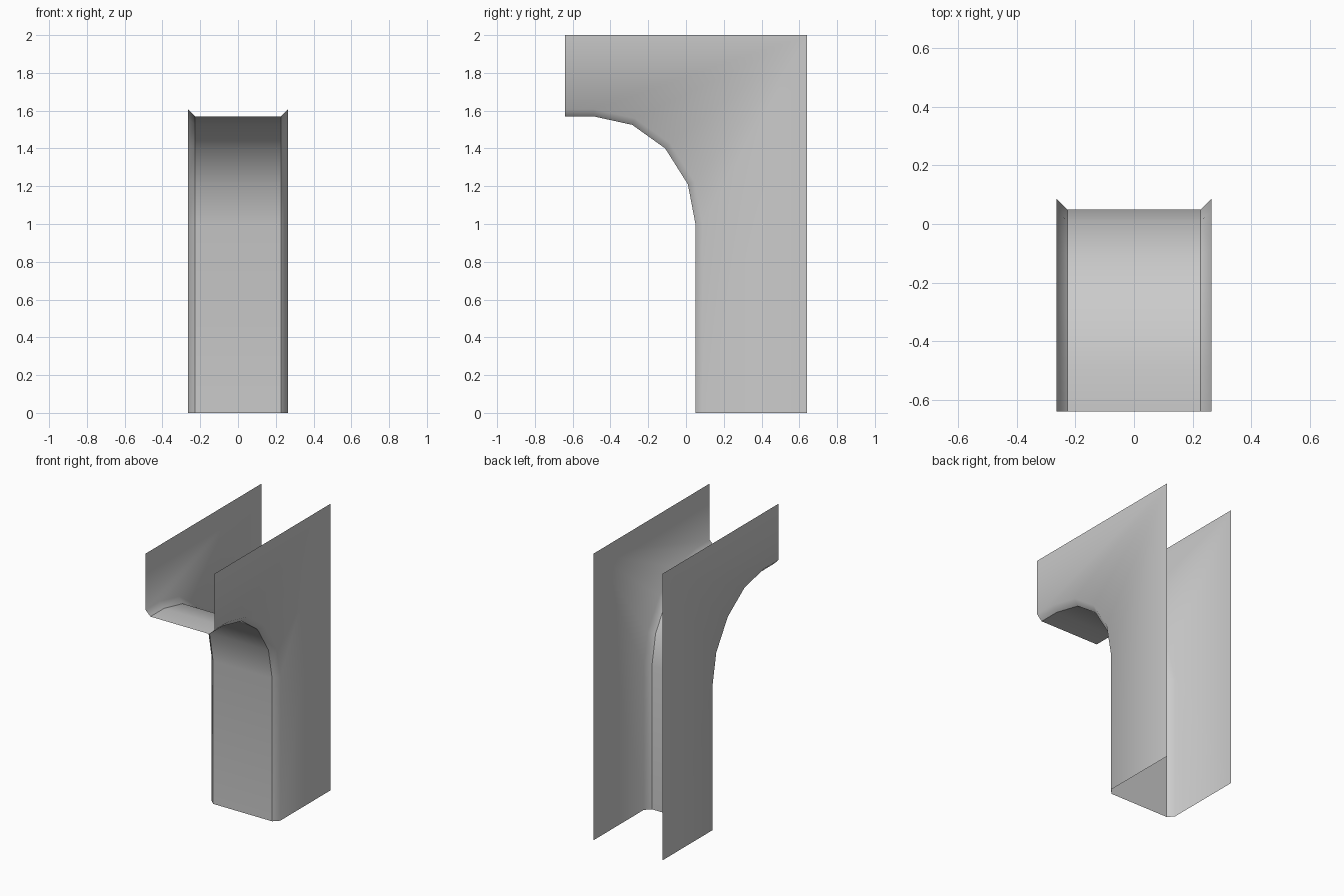
import bpy, bmesh
from mathutils import Vector

cube = bpy.data.objects.get("Cube")
if cube:
    bpy.data.objects.remove(cube, do_unlink=True)

HALF_W, BEVEL = 0.265, 0.037
BACK, TOP = 0.64, 2.0

# Single flat colour
grey = bpy.data.materials.new("light_grey")
grey.use_nodes = True
colour = (0.6, 0.6, 0.6, 1)
grey.diffuse_color = colour
grey.node_tree.nodes["Principled BSDF"].inputs["Base Color"].default_value = colour

# Side outline of the curved front, as (y, z) from the foot to the overhang tip
outline = [Vector(p) for p in [(0.05, 0), (0.05, 1.0), (0.01, 1.21), (-0.11, 1.4),
                               (-0.285, 1.525), (-0.49, 1.57), (-0.64, 1.57)]]


def inset(points, dist):
    """Shift an open outline towards the inside of the bracket by mitred normals."""
    dirs = [(b - a).normalized() for a, b in zip(points, points[1:])]
    normals = [Vector((d.y, -d.x)) for d in dirs]
    before, after = normals[:1] + normals, normals + normals[-1:]
    result = []
    for p, n, m in zip(points, before, after):
        mitre = (n + m).normalized()
        result.append(p + mitre * (dist / mitre.dot(n)))
    return result


inner = inset(outline, BEVEL)
bm = bmesh.new()


def row(x, points):
    return [bm.verts.new((x, p.x, p.y)) for p in points]


def strip(a, b):
    for i in range(len(a) - 1):
        bm.faces.new((a[i], b[i], b[i + 1], a[i + 1]))


# Curved front web
rows = {s: row(s * (HALF_W - BEVEL), outline) for s in (-1, 1)}
strip(rows[-1], rows[1])

# Bevelled corners and flat side plates, open at the top, back and foot
for s in (-1, 1):
    edge = row(s * HALF_W, inner)
    strip(*((rows[1], edge) if s > 0 else (edge, rows[-1])))
    corners = row(s * HALF_W, [Vector((-BACK, TOP)), Vector((BACK, TOP)), Vector((BACK, 0))])
    plate = edge + corners
    bm.faces.new(plate[::-1] if s > 0 else plate)

# Crisp crease between the web and its bevels, smooth elsewhere
for f in bm.faces:
    f.smooth = True
for line in rows.values():
    for a, b in zip(line, line[1:]):
        bm.edges.get((a, b)).smooth = False

mesh = bpy.data.meshes.new("bracket_shell")
bm.to_mesh(mesh)
bm.free()
mesh.materials.append(grey)
shell = bpy.data.objects.new("bracket_shell", mesh)
bpy.context.collection.objects.link(shell)
